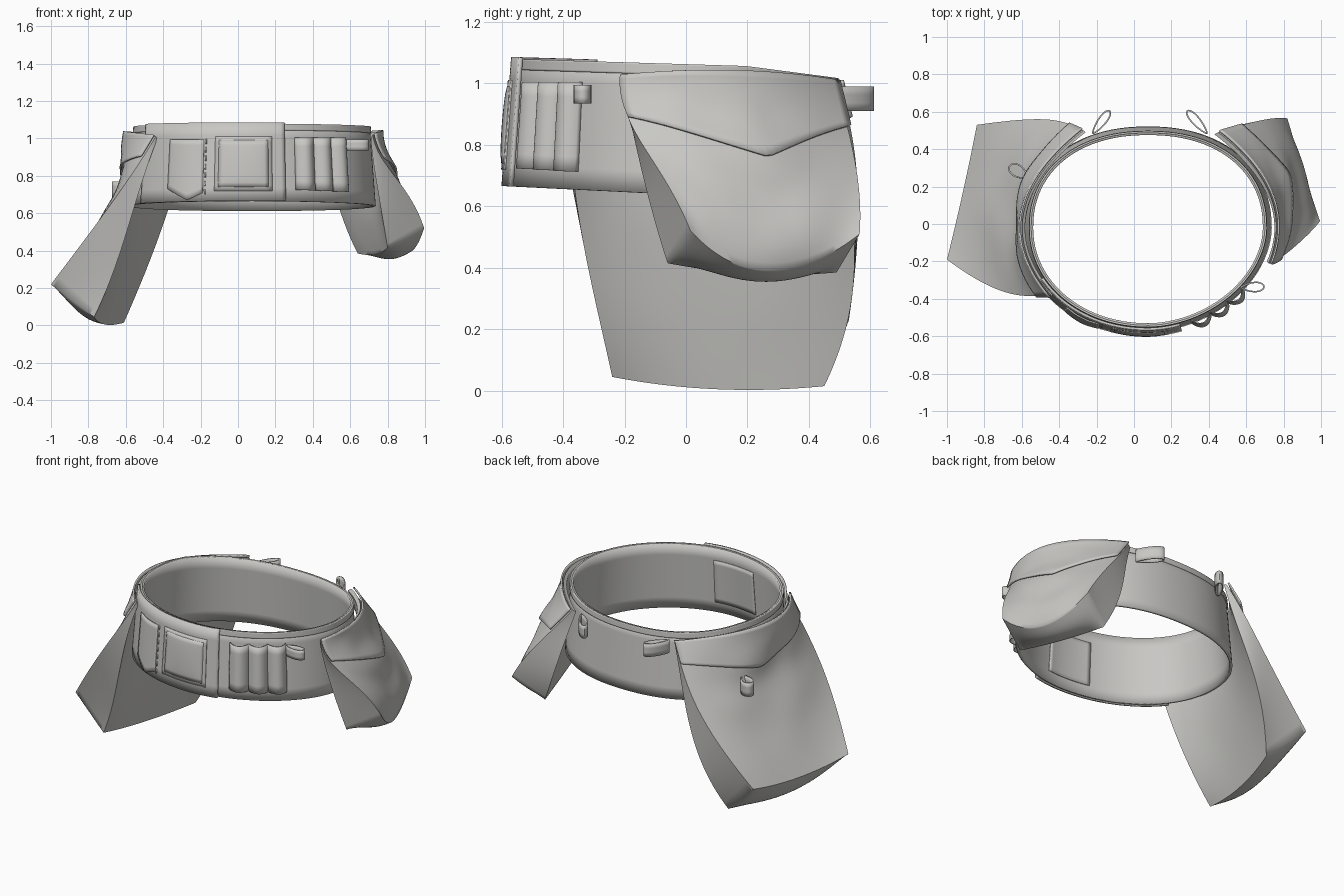
import bpy, bmesh, math
from mathutils import Vector, noise

if "Cube" in bpy.data.objects:
    bpy.data.objects.remove(bpy.data.objects["Cube"])

mat = bpy.data.materials.new("warm grey canvas")
mat.diffuse_color = (0.58, 0.575, 0.555, 1)
mat.use_nodes = True
mat.node_tree.nodes["Principled BSDF"].inputs["Base Color"].default_value = mat.diffuse_color

CX, CY, A = 0.075, -0.022, 0.637


def power(right, back):
    """Roundness of the waist oval in each quarter."""
    return 2.2 if back else (1.87 if right else 2.05)


def belt(th, off, z):
    """Point on the waist oval, pushed outward by off; the band leans in at the top."""
    c, s = math.cos(th), math.sin(th)
    n = power(c > 0, s > 0)
    b = 0.517 if s > 0 else 0.533
    off -= 0.075 * (z - 0.86)
    x = CX + (A + off) * math.copysign(abs(c) ** (2 / n), c)
    y = CY + (b + off) * math.copysign(abs(s) ** (2 / n), s)
    return Vector((x, y, z))


def belt_z(y, v):
    """Height of the tilted belt: v = 0 lower edge, 1 upper edge."""
    return (0.637 - 0.05 * y) * (1 - v) + (1.06 - 0.03 * y - 0.1 * max(0, y - 0.2)) * v


def front_angle(x):
    """Angle of the front half of the belt at a given x."""
    d = (x - CX) / (A + 0.02)
    return -math.acos(math.copysign(abs(d) ** (power(d > 0, False) / 2), d))


def lag(pts, t):
    """Smooth curve through evenly spaced points."""
    n = len(pts) - 1
    out = Vector((0, 0, 0))
    for i, p in enumerate(pts):
        w = 1
        for j in range(n + 1):
            if j != i:
                w *= (t * n - j) / (i - j)
        out += Vector(p) * w
    return out


def build(name, patches, nu, nv, thick=0, angle=38):
    """Surface from one or more f(u, v) patches, welded together."""
    bm = bmesh.new()
    for f in patches:
        g = [[bm.verts.new(f(i / nu, j / nv)) for j in range(nv + 1)] for i in range(nu + 1)]
        for i in range(nu):
            for j in range(nv):
                bm.faces.new((g[i][j], g[i + 1][j], g[i + 1][j + 1], g[i][j + 1]))
    bmesh.ops.remove_doubles(bm, verts=bm.verts, dist=0.0005)
    bmesh.ops.recalc_face_normals(bm, faces=bm.faces)
    me = bpy.data.meshes.new(name)
    bm.to_mesh(me)
    bm.free()
    me.materials.append(mat)
    ob = bpy.data.objects.new(name, me)
    bpy.context.collection.objects.link(ob)
    if thick:
        m = ob.modifiers.new("thickness", 'SOLIDIFY')
        m.thickness, m.offset = thick, 0
    bpy.ops.object.select_all(action='DESELECT')
    bpy.context.view_layer.objects.active = ob
    ob.select_set(True)
    bpy.ops.object.shade_smooth_by_angle(angle=math.radians(angle))
    return ob


def strip(name, t0, t1, off, v0, v1, thick, nu):
    """Band running along the belt."""
    def f(u, v):
        th = t0 + (t1 - t0) * u
        y = belt(th, off, 0.86).y
        return belt(th, off, belt_z(y, v0 + (v1 - v0) * v))
    return build(name, [f], nu, 6, thick)


def patch(name, x0, x1, z0, z1, off, thick, nu=12, nv=10):
    """Piece sewn on the belt front; off and z0 may vary over it."""
    t0, t1 = front_angle(x0), front_angle(x1)
    return build(name, [lambda u, v: belt(t0 + (t1 - t0) * u, off(u, v),
                                          z0(u) + (z1 - z0(u)) * v)], nu, nv, thick)


# Belt band, binding and the overlapping front end
strip("belt_band", 0, 2 * math.pi, 0, 0, 1, 0.016, 96)
strip("belt_top_binding", 0, 2 * math.pi, 0.008, 0.92, 1.005, 0.01, 96)
strip("belt_overlap", front_angle(-0.5), front_angle(0.25), 0.024, 0.0, 1.02, 0.014, 40)

# Front square pocket: frame, padded middle, inside backing
patch("square_pocket_frame", -0.12, 0.18, lambda u: 0.72, 1.01, lambda u, v: 0.032, 0.008)
patch("square_pocket_pad", -0.1, 0.16, lambda u: 0.74, 0.99,
      lambda u, v: 0.034 + 0.008 * (math.sin(math.pi * u) * math.sin(math.pi * v)) ** 0.5, 0.006)
patch("square_pocket_backing", -0.12, 0.18, lambda u: 0.73, 1.0, lambda u, v: -0.01, 0.008)

# Pointed tag pocket and the dashed stitch line beside it
patch("tag_pocket", -0.36, -0.18, lambda u: 0.67 + 0.1 * abs(u - 0.6), 0.995,
      lambda u, v: 0.032 + 0.006 * math.sin(math.pi * u), 0.008)
for k in range(7):
    z = 0.7 + k * 0.045
    patch("stitch", -0.172, -0.166, lambda u: z, z + 0.028, lambda u, v: 0.032, 0.005, 1, 1)

# Three tool sleeves
patch("tool_sleeves", 0.31, 0.585, lambda u: 0.725 - 0.012 * u, 1.005,
      lambda u, v: 0.01 + 0.042 * abs(math.sin(3 * math.pi * u)) ** 0.8, 0.006, 48, 6)


def loop(name, base, tip, width, z0, z1):
    """Teardrop fabric loop, open at top and bottom."""
    a, d = Vector(base), Vector(tip) - Vector(base)
    p = Vector((-d.y, d.x)).normalized()

    def f(u, v):
        t = 2 * math.pi * u
        q = a + d * (1 - math.cos(t)) / 2 + p * width * math.sin(t) * (0.3 + 0.7 * math.sin(t / 2))
        return Vector((q.x, q.y, z0 + (z1 - z0) * v))
    return build(name, [f], 24, 3, 0.008)


# Hanging loops
loop("rear_loop_left", (-0.22, 0.485), (-0.13, 0.605), 0.026, 0.91, 0.99)
loop("rear_loop_right", (0.39, 0.485), (0.285, 0.605), 0.026, 0.91, 0.99)
loop("front_loop", (0.575, -0.34), (0.695, -0.335), 0.03, 0.935, 0.995)
loop("pouch_loop", (-0.57, 0.25), (-0.665, 0.31), 0.038, 0.685, 0.77)


def pouch(name, outer_rows, inner_rows, seed, flap_side, flap_tip, tip_u, bump, sag):
    """Hanging bag; rows are the front, middle and rear edges, top to bottom."""
    def panel(rows, amp):
        def f(u, v):
            p = lag([lag(r, v) for r in rows], u)
            w = math.sin(math.pi * u) * math.sin(math.pi * v)
            n = noise.noise(Vector((u * 3.2 + seed, v * 3.6, seed)))
            out = Vector((p.x - CX, p.y - CY, 0)).normalized()
            return p + out * amp * w * n
        return f
    o, i = panel(outer_rows, bump), panel(inner_rows, 0.006)

    def bottom(u, v):
        p = o(u, 1).lerp(i(u, 1), v)
        k = math.sin(math.pi * v) * abs(math.sin(math.pi * u)) ** 0.5
        p.z = max(p.z - sag * k, 0.0)
        return p
    build(name + "_bag", [o, i, bottom,
                          lambda u, v: o(u, 0).lerp(i(u, 0), v),
                          lambda u, v: o(0, u).lerp(i(0, u), v),
                          lambda u, v: o(1, u).lerp(i(1, u), v)], 28, 28, 0, 62)

    # Pointed flap lying on the outer panel
    def flap(u, v):
        k = u / tip_u if u < tip_u else (1 - u) / (1 - tip_u)
        p = o(u, v * (flap_side + (flap_tip - flap_side) * k))
        out = Vector((p.x - CX, p.y - CY, 0)).normalized()
        return p + out * 0.012 + Vector((0, 0, 0.008))
    build(name + "_flap", [flap], 30, 10, 0.01)


# Large bag on the wearer's right (-x)
pouch("large_pouch",
      [[(-0.44, -0.385, 1.01), (-0.56, -0.385, 0.82), (-0.73, -0.35, 0.58), (-1.0, -0.19, 0.22)],
       [(-0.59, 0.06, 1.03), (-0.62, 0.09, 0.80), (-0.705, 0.13, 0.55), (-0.915, 0.17, 0.19)],
       [(-0.27, 0.50, 1.00), (-0.38, 0.545, 0.80), (-0.54, 0.56, 0.56), (-0.84, 0.53, 0.23)]],
      [[(-0.43, -0.375, 1.0), (-0.54, -0.365, 0.68), (-0.64, -0.31, 0.36), (-0.77, -0.24, 0.045)],
       [(-0.575, 0.06, 1.02), (-0.585, 0.06, 0.68), (-0.63, 0.08, 0.36), (-0.71, 0.10, 0.005)],
       [(-0.26, 0.49, 1.0), (-0.36, 0.53, 0.66), (-0.47, 0.545, 0.35), (-0.61, 0.45, 0.015)]],
      2.3, 0.2, 0.35, 0.55, 0.03, 0.045)

# Smaller bag on the wearer's left (+x)
pouch("small_pouch",
      [[(0.72, -0.21, 1.02), (0.785, -0.18, 0.87), (0.895, -0.09, 0.72), (0.995, 0.015, 0.52)],
       [(0.73, 0.15, 1.035), (0.785, 0.18, 0.85), (0.885, 0.24, 0.63), (0.91, 0.27, 0.39)],
       [(0.45, 0.49, 1.0), (0.58, 0.53, 0.84), (0.71, 0.56, 0.68), (0.82, 0.565, 0.51)]],
      [[(0.71, -0.20, 1.0), (0.73, -0.17, 0.83), (0.765, -0.12, 0.62), (0.80, -0.06, 0.415)],
       [(0.718, 0.14, 1.02), (0.72, 0.15, 0.80), (0.715, 0.18, 0.58), (0.73, 0.22, 0.38)],
       [(0.43, 0.48, 0.99), (0.49, 0.505, 0.80), (0.55, 0.525, 0.60), (0.64, 0.49, 0.385)]],
      5.1, 0.3, 0.48, 0.58, 0.03, 0.03)
